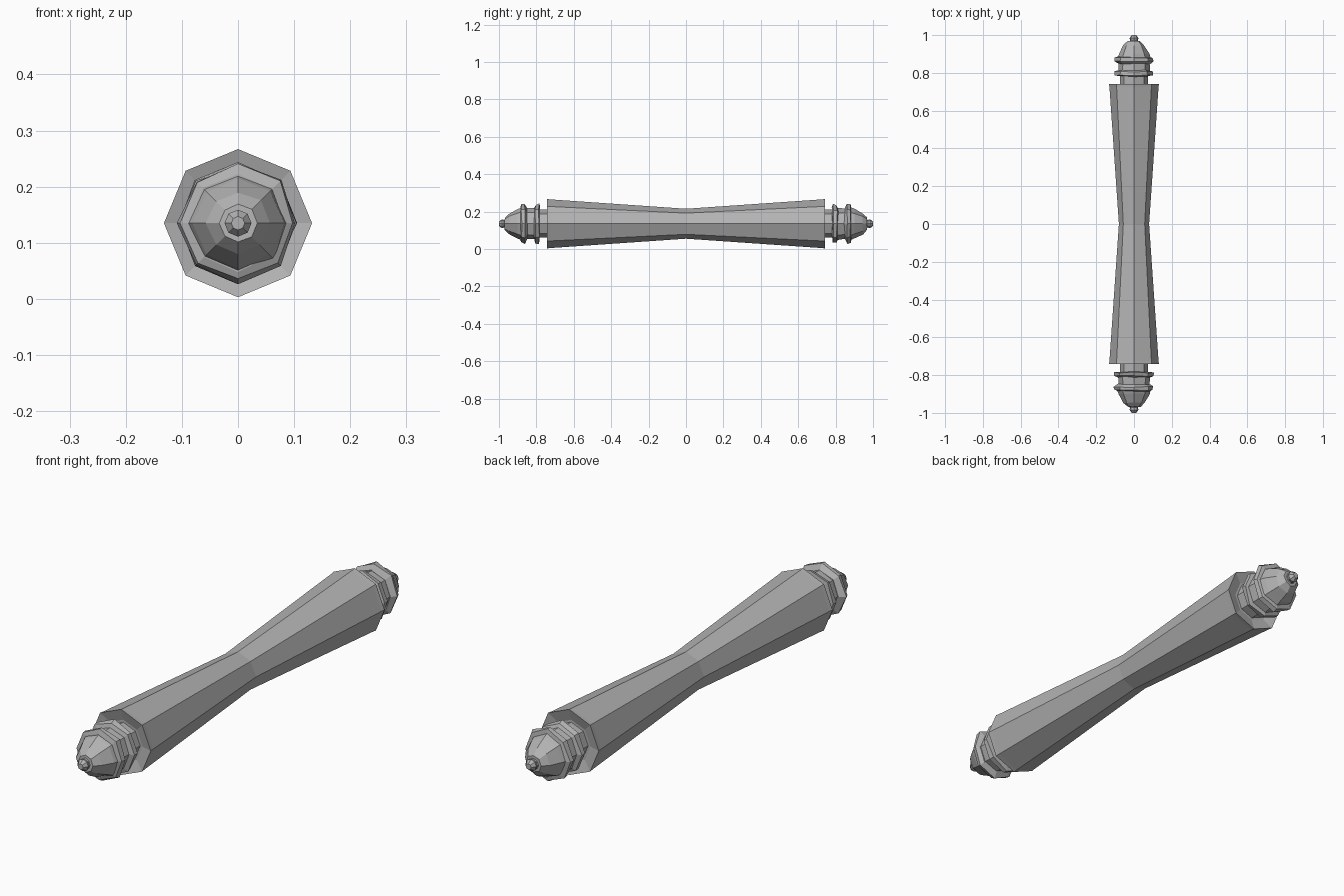
import bpy, bmesh, math, random
from mathutils import Vector

cube = bpy.data.objects.get("Cube")
if cube:
    bpy.data.objects.remove(cube)

random.seed(4)
SIDES = 8
AXIS_Z = 0.135

grey = bpy.data.materials.new("stone_grey")
grey.use_nodes = True
colour = (0.45, 0.45, 0.45, 1)
grey.diffuse_color = colour
grey.node_tree.nodes["Principled BSDF"].inputs["Base Color"].default_value = colour


def lathe(name, profile, end=1, wobble=0.0, sides=SIDES):
    """Turn (distance, radius) pairs around the y axis, closed at both ends."""
    bm = bmesh.new()
    rings = []
    for y, r in profile:
        ring = []
        for i in range(sides):
            a = math.tau * i / sides + math.pi / 2
            rr = r * (1 + random.uniform(-wobble, wobble))
            yy = y + random.uniform(-wobble, wobble) * 0.06
            ring.append(bm.verts.new((rr * math.cos(a), end * yy, AXIS_Z + rr * math.sin(a))))
        rings.append(ring)
    for a, b in zip(rings, rings[1:]):
        for i in range(sides):
            j = (i + 1) % sides
            bm.faces.new((a[i], a[j], b[j], b[i]))
    bm.faces.new(rings[0])
    bm.faces.new(rings[-1])
    bmesh.ops.recalc_face_normals(bm, faces=bm.faces)
    mesh = bpy.data.meshes.new(name)
    bm.to_mesh(mesh)
    bm.free()
    mesh.materials.append(grey)
    obj = bpy.data.objects.new(name, mesh)
    bpy.context.collection.objects.link(obj)
    return obj


# Waisted eight-sided shaft with shallow hollow ends
half = [(0.0, 0.080), (0.725, 0.130), (0.742, 0.132), (0.728, 0.085)]
lathe("shaft", [(-y, r) for y, r in reversed(half)] + half[1:])

# Matching turned ends
for side, end in (("front", -1), ("back", 1)):
    lathe(side + "_neck", [(0.72, 0.075), (0.88, 0.075)], end)
    lathe(side + "_inner_ring", [(0.782, 0.085), (0.786, 0.104), (0.806, 0.102), (0.812, 0.085)], end, 0.05)
    lathe(side + "_collar", [(0.808, 0.085), (0.855, 0.082)], end, 0.03)
    lathe(side + "_outer_ring", [(0.848, 0.085), (0.862, 0.106), (0.880, 0.102), (0.884, 0.085)], end, 0.05)
    lathe(side + "_cap", [(0.875, 0.088), (0.900, 0.080), (0.945, 0.056), (0.968, 0.034)], end, 0.04)
    lathe(side + "_finial", [(0.955, 0.030), (0.972, 0.020), (0.984, 0.024), (1.0, 0.012)], end, 0.0)
